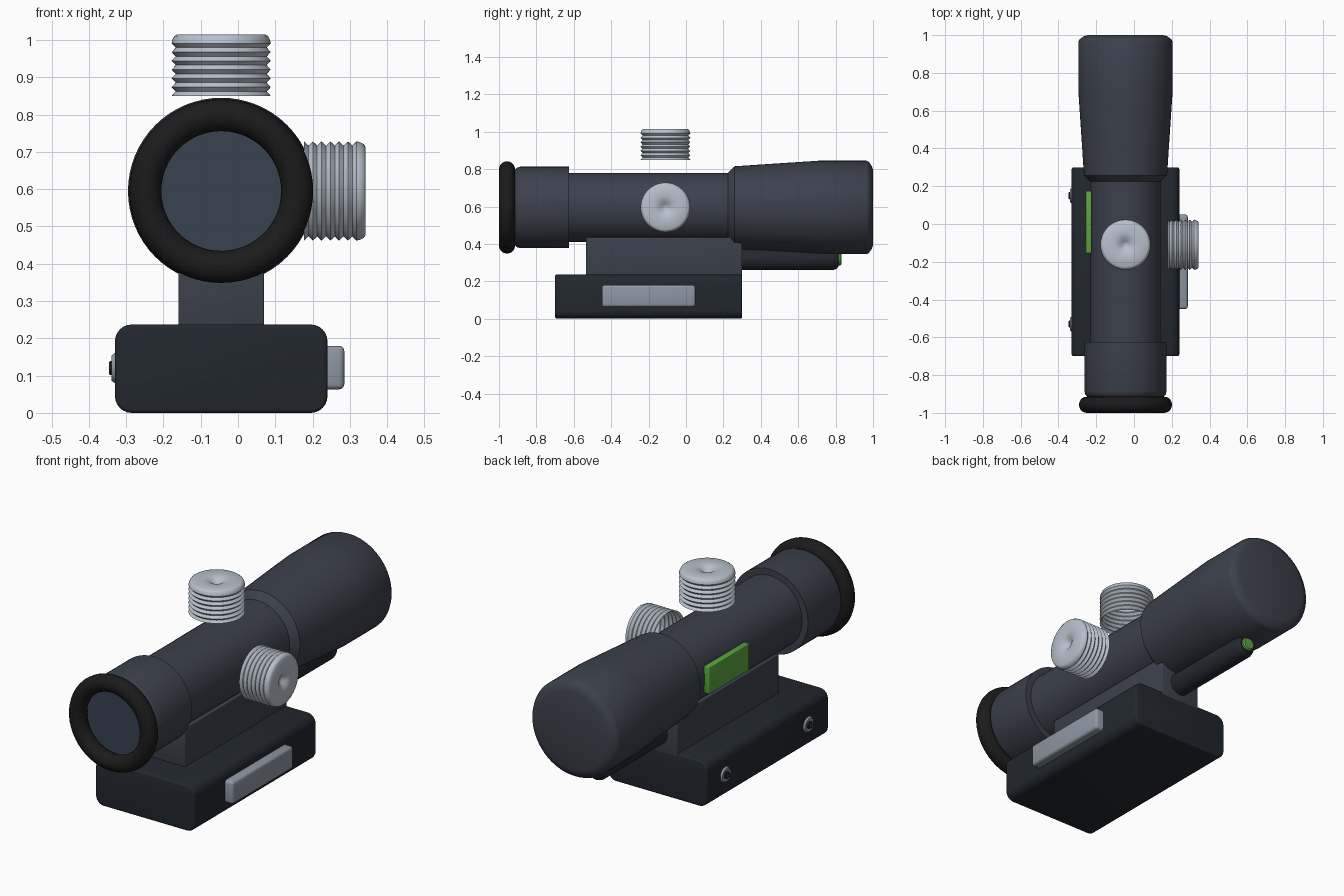
import bpy, bmesh, math
from mathutils import Vector, Matrix

if "Cube" in bpy.data.objects:
    bpy.data.objects.remove(bpy.data.objects["Cube"])

CX, CZ = -0.045, 0.595   # optical axis


def material(name, rgb):
    m = bpy.data.materials.new(name)
    m.diffuse_color = (*rgb, 1)
    m.use_nodes = True
    m.node_tree.nodes["Principled BSDF"].inputs["Base Color"].default_value = m.diffuse_color
    return m


BODY = material("body_metal", (0.045, 0.052, 0.072))
BASE = material("base_metal", (0.016, 0.021, 0.028))
RUBBER = material("rubber", (0.011, 0.011, 0.012))
SILVER = material("silver", (0.48, 0.53, 0.60))
STEEL = material("steel", (0.27, 0.31, 0.37))
GREEN = material("green_fibre", (0.10, 0.38, 0.05))
GLASS = material("glass", (0.04, 0.055, 0.08))


def finish(name, bm, mat, angle=35):
    bmesh.ops.recalc_face_normals(bm, faces=bm.faces)
    me = bpy.data.meshes.new(name)
    bm.to_mesh(me)
    bm.free()
    me.materials.append(mat)
    ob = bpy.data.objects.new(name, me)
    bpy.context.collection.objects.link(ob)
    bpy.ops.object.select_all(action='DESELECT')
    ob.select_set(True)
    bpy.context.view_layer.objects.active = ob
    bpy.ops.object.shade_smooth_by_angle(angle=math.radians(angle))
    return ob


def lathe(name, profile, origin, axis, mat, seg=64, closed=False, angle=35):
    """Spin (radius, distance) points about an axis through origin."""
    bm = bmesh.new()
    verts = [bm.verts.new((r, 0, t)) for r, t in profile]
    pairs = list(zip(verts, verts[1:]))
    if closed:
        pairs.append((verts[-1], verts[0]))
    edges = [bm.edges.new(p) for p in pairs]
    bmesh.ops.spin(bm, geom=verts + edges, cent=(0, 0, 0), axis=(0, 0, 1),
                   angle=math.tau, steps=seg, use_duplicate=False)
    bmesh.ops.remove_doubles(bm, verts=bm.verts, dist=1e-5)
    rot = Vector(axis).to_track_quat('Z', 'Y').to_matrix().to_4x4()
    bm.transform(Matrix.Translation(origin) @ rot)
    return finish(name, bm, mat, angle)


def box(name, lo, hi, mat, bevel=0.0, long_bevel=0.0):
    """Box from corner to corner; long_bevel rounds the edges along y first."""
    bm = bmesh.new()
    bmesh.ops.create_cube(bm, size=1)
    lo, hi = Vector(lo), Vector(hi)
    for v in bm.verts:
        v.co = Vector([(a + b) / 2 + c * (b - a) for a, b, c in zip(lo, hi, v.co)])
    if long_bevel:
        es = [e for e in bm.edges if abs(e.verts[0].co.y - e.verts[1].co.y) > 1e-4]
        bmesh.ops.bevel(bm, geom=es, offset=long_bevel, segments=6, profile=0.5,
                        affect='EDGES')
    if bevel:
        es = [e for e in bm.edges if e.calc_face_angle(0) > 0.6]
        bmesh.ops.bevel(bm, geom=es, offset=bevel, segments=3, profile=0.5,
                        affect='EDGES')
    return finish(name, bm, mat)


# Scope body: eyepiece, main tube and flared objective, all along y
along_y = (0, 1, 0)
axis_origin = (CX, 0, CZ)
lathe("eyepiece", [(0, -0.915), (0.20, -0.915), (0.212, -0.905), (0.218, -0.885),
                   (0.218, -0.625), (0, -0.625)], axis_origin, along_y, BODY)
lathe("main_tube", [(0.185, -0.64), (0.185, 0.30)], axis_origin, along_y, BODY)
lathe("objective", [(0, 0.22), (0.18, 0.22), (0.22, 0.258), (0.25, 0.71), (0.25, 0.965),
                    (0.243, 0.978), (0.222, 0.993), (0.20, 1.0), (0, 1.0)],
      axis_origin, along_y, BODY)

# Rubber eye ring and rear lens
ring = [(0.2035 + 0.043 * math.cos(a * math.tau / 20),
         -0.957 + 0.043 * math.sin(a * math.tau / 20)) for a in range(20)]
lathe("eye_ring", ring, axis_origin, along_y, RUBBER, closed=True)
lathe("rear_lens", [(0, -0.919), (0.19, -0.919)], axis_origin, along_y, GLASS)

# Adjustment knobs: ribbed open shells with a dimple in the cap
knob = [(0.133, 0.0)]
for i in range(6):
    knob += [(0.122, 0.012 + i * 0.0235), (0.133, 0.0235 + i * 0.0235)]
knob += [(0.131, 0.150), (0.126, 0.160), (0.118, 0.165), (0.06, 0.165),
         (0.035, 0.160), (0.018, 0.145), (0, 0.138)]
lathe("elevation_knob", knob, (CX, -0.11, 0.85), (0, 0, 1), SILVER, angle=50)
lathe("windage_knob", knob, (0.177, -0.11, CZ), (1, 0, 0), SILVER, angle=50)

# Mount: riser, rail base and clamp bar
box("riser", (-0.16, -0.535, 0.22), (0.07, 0.30, 0.437), BODY, bevel=0.004)
box("rail_base", (-0.33, -0.70, 0.0), (0.24, 0.30, 0.237), BASE,
    bevel=0.01, long_bevel=0.045)
box("clamp_bar", (0.20, -0.45, 0.063), (0.285, 0.05, 0.18), STEEL, bevel=0.014)

# Clamp screws on the left side
for i, y in enumerate((0.15, -0.53)):
    lathe(f"screw_washer_{i + 1}", [(0.018, 0.0), (0.018, 0.006), (0.024, 0.010),
                                    (0.034, 0.010), (0.041, 0.0)],
          (-0.329, y, 0.12), (-1, 0, 0), STEEL, seg=32)
    lathe(f"screw_head_{i + 1}", [(0.019, 0.0), (0.019, 0.013), (0.016, 0.017), (0.010, 0.017),
                                  (0.010, 0.006), (0, 0.006)],
          (-0.329, y, 0.12), (-1, 0, 0), BASE, seg=24)

# Fibre housing under the objective, with its glowing tip
lathe("fibre_housing", [(0, 0.28), (0.058, 0.28), (0.058, 0.785), (0.052, 0.803),
                        (0.040, 0.815), (0, 0.815)], (CX, 0, 0.318), along_y, BASE, seg=40)
lathe("fibre_tip", [(0.034, 0.80), (0.034, 0.824), (0.028, 0.831), (0, 0.831)],
      (CX, 0, 0.318), along_y, GREEN, seg=32)

# Light strip on the left of the tube
box("fibre_strip", (-0.256, -0.155, 0.525), (-0.224, 0.175, 0.665), GREEN, bevel=0.004)
